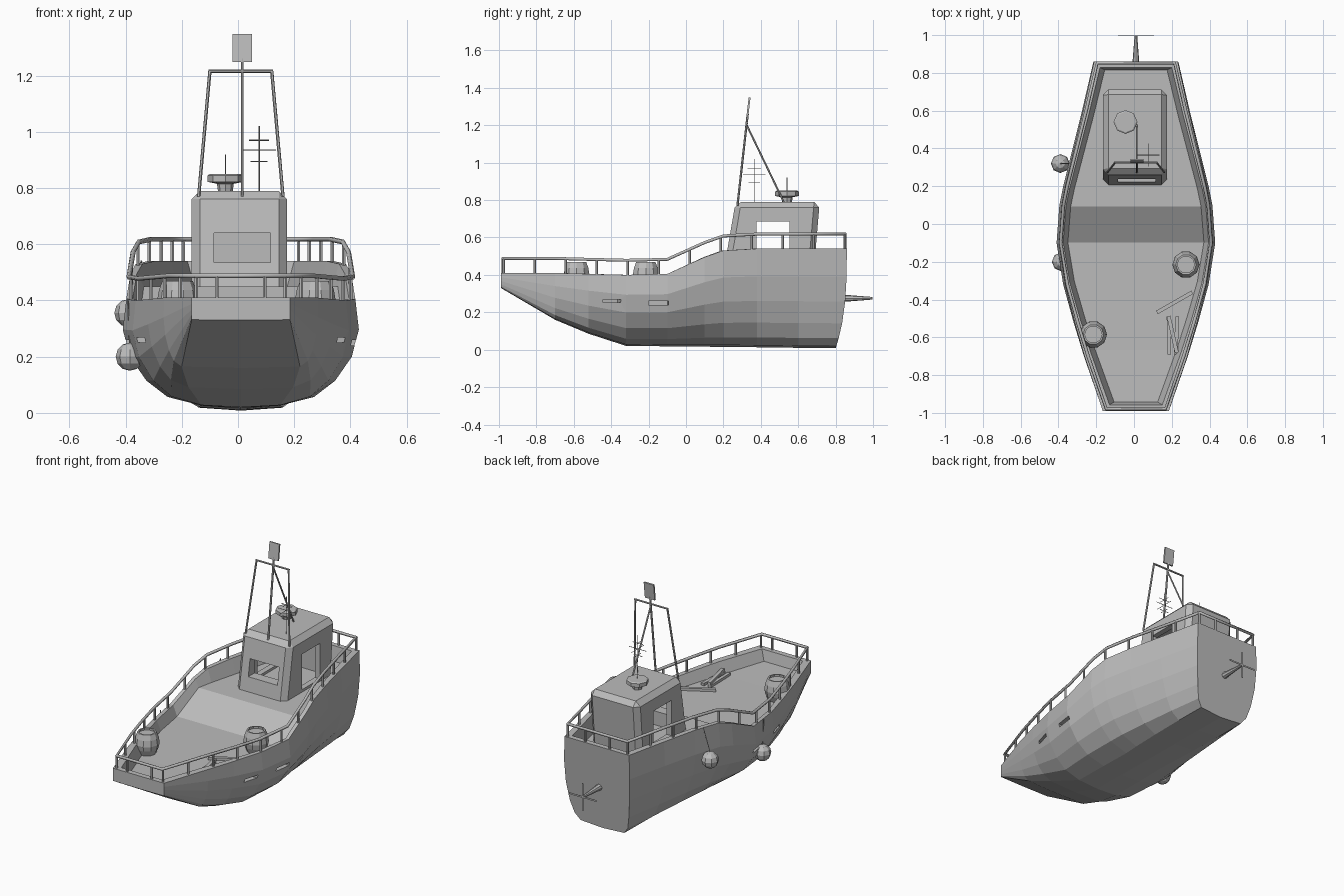
import bpy, bmesh, math
from mathutils import Vector

if "Cube" in bpy.data.objects:
    bpy.data.objects.remove(bpy.data.objects["Cube"])

grey = bpy.data.materials.new("plain_grey")
grey.use_nodes = True
grey.diffuse_color = (0.5, 0.5, 0.5, 1)
grey.node_tree.nodes["Principled BSDF"].inputs["Base Color"].default_value = (0.5, 0.5, 0.5, 1)
CX = 0.01  # centre line of the boat


def finish(name, bm):
    bmesh.ops.recalc_face_normals(bm, faces=bm.faces)
    mesh = bpy.data.meshes.new(name)
    bm.to_mesh(mesh)
    bm.free()
    mesh.materials.append(grey)
    obj = bpy.data.objects.new(name, mesh)
    bpy.context.collection.objects.link(obj)
    return obj


def box(name, centre, size, turn=0):
    bm = bmesh.new()
    bmesh.ops.create_cube(bm, size=1)
    for v in bm.verts:
        v.co = Vector(a * b for a, b in zip(v.co, size))
    obj = finish(name, bm)
    obj.location = centre
    obj.rotation_euler.z = turn
    return obj


def rod(name, a, b, r, r2=None, sides=6):
    a, b = Vector(a), Vector(b)
    bm = bmesh.new()
    bmesh.ops.create_cone(bm, cap_ends=True, segments=sides, radius1=r,
                          radius2=r if r2 is None else r2, depth=(b - a).length)
    obj = finish(name, bm)
    obj.location = (a + b) / 2
    obj.rotation_euler = (b - a).to_track_quat("Z", "Y").to_euler()
    return obj


def lathe(name, profile, centre, sides):
    bm = bmesh.new()
    rings = [[bm.verts.new((r * math.cos(2 * math.pi * i / sides),
                            r * math.sin(2 * math.pi * i / sides), z))
              for i in range(sides)] for r, z in profile]
    for a, b in zip(rings, rings[1:]):
        for i in range(sides):
            j = (i + 1) % sides
            bm.faces.new((a[i], a[j], b[j], b[i]))
    bm.faces.new(rings[0])
    bm.faces.new(rings[-1])
    obj = finish(name, bm)
    obj.location = centre
    return obj


def cut(obj, cutter):
    mod = obj.modifiers.new("cut", "BOOLEAN")
    mod.operation, mod.solver, mod.object = "DIFFERENCE", "EXACT", cutter
    bpy.context.view_layer.update()
    bpy.context.view_layer.objects.active = obj
    bpy.ops.object.modifier_apply(modifier=mod.name)
    bpy.data.objects.remove(cutter)


# Hull stations: y, half width, keel z, sheer z, deck z, squareness of the bottom
STATIONS = [
    (-0.99, 0.175, 0.33, 0.41, 0.345, 1.0), (-0.7, 0.275, 0.16, 0.41, 0.34, 0.65),
    (-0.52, 0.33, 0.085, 0.405, 0.34, 0.35), (-0.32, 0.385, 0.02, 0.4, 0.34, 0.05),
    (-0.1, 0.42, 0.018, 0.405, 0.34, 0.0), (0.1, 0.405, 0.016, 0.495, 0.45, 0.0),
    (0.2, 0.385, 0.015, 0.53, 0.45, 0.05), (0.38, 0.34, 0.013, 0.54, 0.45, 0.15),
    (0.6, 0.285, 0.01, 0.54, 0.45, 0.3), (0.86, 0.225, 0.008, 0.54, 0.45, 0.5)]
SECTION = [(0, 0), (0.33, 0.02), (0.62, 0.1), (0.8, 0.25), (0.94, 0.47), (1, 0.72), (0.97, 1)]


def station_points(y, w, keel, sheer, deck, square):
    pts = []
    for i, (sx, sz) in enumerate(SECTION):
        x = sx + (1 - sx) * square if i else 0
        rake = 0.06 * (1 - sz) ** 3 if y > 0.8 else 0
        pts.append((x * w, y - rake, keel + sz * (sheer - keel)))
    yi = -0.05 + (y + 0.05) * 0.965
    pts += [(w - 0.035, yi, sheer), (w - 0.06, yi * 0.985, deck), (0, yi * 0.985, deck)]
    return pts


bm = bmesh.new()
loops = []
for st in STATIONS:
    pts = station_points(*st)
    right = [bm.verts.new((CX + x, y, z)) for x, y, z in pts]
    left = [bm.verts.new((CX - x, y, z)) for x, y, z in pts[1:-1]]
    loops.append(right + left[::-1])
n = len(loops[0])
for a, b in zip(loops, loops[1:]):
    for i in range(n):
        j = (i + 1) % n
        bm.faces.new((a[i], a[j], b[j], b[i]))
for ring in (loops[0], loops[-1]):
    bm.faces.new(ring[:7] + ring[-6:])                     # transom
    bm.faces.new((ring[6], ring[7], ring[-7], ring[-6]))   # rim
    bm.faces.new((ring[7], ring[8], ring[9], ring[-8], ring[-7]))
hull = finish("hull", bm)
for side in (-1, 1):
    cut(hull, box("slot_cutter", (CX + side * 0.36, -0.395, 0.26), (0.1, 0.085, 0.018), side * 0.25))
    cut(hull, box("slot_cutter", (CX + side * 0.42, -0.145, 0.25), (0.1, 0.105, 0.02), side * 0.1))


# Railing around the rim
def rim(y):
    for a, b in zip(STATIONS, STATIONS[1:]):
        if y <= b[0]:
            break
    t = (y - a[0]) / (b[0] - a[0])
    return a[1] + t * (b[1] - a[1]) - 0.022, a[3] + t * (b[3] - a[3])


RAIL = 0.078
post_ys = [-0.975 + 0.1658 * i for i in range(12)]
post_ys[-1] = 0.85
for side, label in ((-1, "right"), (1, "left")):
    for y in post_ys:
        w, z = rim(y)
        rod(label + "_rail_post", (CX + side * w, y, z - 0.01), (CX + side * w, y, z + RAIL), 0.007)
for y in (-0.98, 0.852):
    for x in (-0.085, 0.085):
        z = rim(y)[1]
        rod("end_rail_post", (CX + x, y, z - 0.01), (CX + x, y, z + RAIL), 0.007)
path_ys = [-0.98] + [s[0] for s in STATIONS[1:-1]] + [0.852]
half = [(rim(y)[0], y, rim(y)[1] + RAIL) for y in path_ys]
path = [(CX + x, y, z) for x, y, z in half] + [(CX - x, y, z) for x, y, z in half[::-1]]
curve = bpy.data.curves.new("handrail", "CURVE")
curve.dimensions = "3D"
curve.bevel_depth, curve.bevel_resolution = 0.009, 1
spline = curve.splines.new("POLY")
spline.points.add(len(path) - 1)
for p, co in zip(spline.points, path):
    p.co = (*co, 1)
spline.use_cyclic_u = True
curve.materials.append(grey)
bpy.context.collection.objects.link(bpy.data.objects.new("handrail", curve))

# Wheelhouse with leaning ends, chamfered edges, window and side doorways
bm = bmesh.new()
bmesh.ops.create_cube(bm, size=1)
for v in bm.verts:
    top, back = v.co.z > 0, v.co.y > 0
    v.co = (0.005 + v.co.x * 0.34, (0.715 if top else 0.685) if back else (0.265 if top else 0.205),
            0.79 if top else 0.44)
bmesh.ops.bevel(bm, geom=[e for e in bm.edges if any(v.co.z > 0.7 for v in e.verts)],
                offset=0.03, segments=1, affect="EDGES")
cabin = finish("wheelhouse", bm)
cut(cabin, box("room_cutter", (0.005, 0.465, 0.595), (0.27, 0.36, 0.32)))
cut(cabin, box("window_cutter", (0.015, 0.25, 0.588), (0.2, 0.2, 0.105)))
cut(cabin, box("door_cutter", (0.005, 0.465, 0.575), (0.5, 0.175, 0.22)))

# Mast frame, sign plate and stay
for side, label in ((-1, "right"), (1, "left")):
    rod(label + "_mast_leg", (CX + side * 0.15, 0.275, 0.77), (CX + side * 0.11, 0.325, 1.215), 0.006)
rod("mast_crossbar", (CX - 0.115, 0.325, 1.215), (CX + 0.115, 0.325, 1.215), 0.006)
rod("centre_mast", (0.015, 0.275, 0.77), (0.015, 0.33, 1.26), 0.006)
rod("mast_stay", (0.015, 0.325, 1.2), (0.015, 0.525, 0.785), 0.005)
plate = box("mast_plate", (0.015, 0.334, 1.298), (0.068, 0.01, 0.1))
plate.rotation_euler.x = -0.12

# Aerial with crossed bars
rod("aerial", (0.075, 0.365, 0.78), (0.075, 0.365, 1.02), 0.0025, sides=4)
for z, r in ((0.895, 0.03), (0.935, 0.06), (0.97, 0.035)):
    rod("aerial_bar_across", (0.075 - r, 0.365, z), (0.075 + r, 0.365, z), 0.002, sides=4)
    rod("aerial_bar_along", (0.075, 0.365 - r, z), (0.075, 0.365 + r, z), 0.002, sides=4)

# Radar dome
lathe("radar", [(0.025, 0.78), (0.03, 0.815), (0.063, 0.822), (0.063, 0.845), (0.055, 0.85)],
      (-0.045, 0.54, 0), 8)
rod("radar_whip", (-0.045, 0.54, 0.84), (-0.045, 0.54, 0.92), 0.002, sides=4)

# Deck barrels with sunken lids
for x, y in ((0.275, -0.215), (-0.215, -0.585)):
    lathe("barrel", [(0.052, 0), (0.066, 0.035), (0.072, 0.065), (0.066, 0.1), (0.054, 0.132),
                     (0.045, 0.132), (0.045, 0.12)], (x, y, 0.338), 10)

# Loose planks
for x, y, z, length, turn in ((0.215, -0.415, 0.35, 0.215, -1.05), (0.185, -0.59, 0.348, 0.2, 0.02),
                              (0.225, -0.59, 0.348, 0.2, -0.04), (0.205, -0.585, 0.365, 0.2, 0.22)):
    box("plank", (x, y, z), (0.02, length, 0.016), turn)

# Fenders hanging on ropes
for x, y, z in ((-0.385, -0.2, 0.2), (-0.39, 0.32, 0.355)):
    bm = bmesh.new()
    bmesh.ops.create_uvsphere(bm, u_segments=8, v_segments=6, radius=0.05)
    finish("fender", bm).location = (x, y, z)
    w, top = rim(y)
    rod("fender_rope", (x, y, z + 0.045), (CX - w - 0.02, y, top + 0.005), 0.003, sides=4)

# Propeller shaft and thin cross blades
rod("propeller_shaft", (CX, 0.83, 0.275), (CX, 0.998, 0.275), 0.02, 0.007, 8)
box("propeller_blade_across", (CX, 0.997, 0.275), (0.19, 0.002, 0.01))
box("propeller_blade_up", (CX, 0.997, 0.275), (0.01, 0.002, 0.17))
